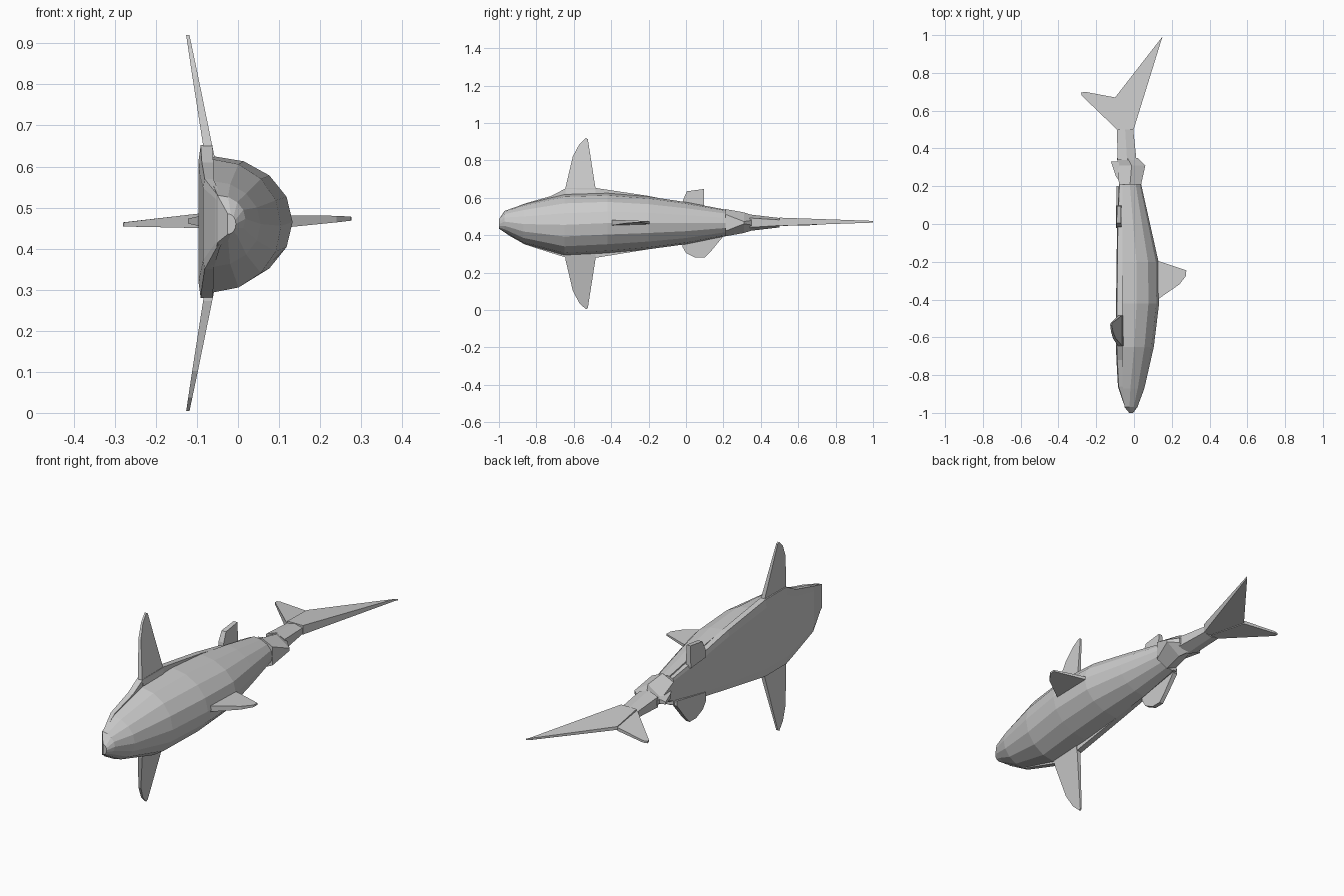
import bpy, math

CZ = 0.465  # mid-plane of the body


def make(name, verts, faces):
    me = bpy.data.meshes.new(name)
    me.from_pydata(verts, [], faces)
    me.validate()
    ob = bpy.data.objects.new(name, me)
    bpy.context.collection.objects.link(ob)
    import bmesh
    bm = bmesh.new()
    bm.from_mesh(me)
    bmesh.ops.recalc_face_normals(bm, faces=bm.faces)
    bm.to_mesh(me)
    bm.free()
    return ob


def loft(name, rings):
    n = len(rings[0])
    verts = [p for r in rings for p in r]
    faces = [[i*n + j, i*n + (j+1) % n, (i+1)*n + (j+1) % n, (i+1)*n + j]
             for i in range(len(rings)-1) for j in range(n)]
    faces += [list(range(n)), list(range((len(rings)-1)*n, len(rings)*n))]
    return make(name, verts, faces)


def fin(name, pts, axis):
    """Outline of (x, y, z, half thickness), thickened along one axis."""
    rings = []
    for s in (-1, 1):
        ring = []
        for *p, t in pts:
            p[axis] += s*t
            ring.append(tuple(p))
        rings.append(ring)
    return loft(name, rings)


def dome(y, base, top, lo, hi, n=8):
    """D-shaped section: flat belly at x=base, rounded back up to x=top."""
    c, w = (lo+hi)/2, (hi-lo)/2
    return [(base + (top-base)*math.cos(a), y, c + w*math.sin(a))
            for a in (math.pi*(i/n - 0.5) for i in range(n+1))]


# Rounded back of the body: y, belly x, back x, lowest z, highest z
loft("body", [dome(*s) for s in [
    (-1.0, -0.025, -0.005, 0.435, 0.485), (-0.97, -0.05, 0.018, 0.415, 0.53),
    (-0.87, -0.065, 0.055, 0.355, 0.565), (-0.65, -0.063, 0.105, 0.293, 0.618),
    (-0.42, -0.06, 0.133, 0.305, 0.625), (-0.2, -0.06, 0.13, 0.325, 0.607),
    (0.0, -0.06, 0.085, 0.352, 0.577), (0.21, -0.06, 0.038, 0.395, 0.537)]])

# Flat belly plate: y, inner x, outer x, lowest z, highest z
plate = []
for y, xi, xo, lo, hi in [
        (-0.985, -0.03, -0.035, 0.43, 0.50), (-0.95, -0.045, -0.055, 0.40, 0.535),
        (-0.86, -0.06, -0.085, 0.35, 0.57), (-0.72, -0.06, -0.093, 0.305, 0.61),
        (-0.64, -0.062, -0.096, 0.28, 0.652), (-0.48, -0.062, -0.096, 0.28, 0.652),
        (-0.2, -0.06, -0.092, 0.325, 0.61), (0.0, -0.06, -0.09, 0.36, 0.57),
        (0.21, -0.06, -0.08, 0.40, 0.53)]:
    b = 0.1*(hi-lo)
    plate.append([(xi, y, lo), (xi, y, hi), (xo*0.85+xi*0.15, y, hi),
                  (xo, y, hi-b), (xo, y, lo+b), (xo*0.85+xi*0.15, y, lo)])
loft("belly", plate)

# Tail stalk segments: y, belly x, back x, half width, ridge half width
def stalk(y, x0, x1, w, r):
    m = (x0+x1)/2
    return [(x0, y, 0.467-r), (m, y, 0.467-w), (x1, y, 0.467-r),
            (x1, y, 0.467+r), (m, y, 0.467+w), (x0, y, 0.467+r)]


loft("rear_stalk_ridge", [stalk(0.21, -0.08, 0.038, 0.073, 0.045),
                          stalk(0.31, -0.085, 0.06, 0.055, 0.006),
                          stalk(0.35, -0.09, 0.02, 0.042, 0.012)])
loft("tail_stalk", [stalk(0.34, -0.087, 0.013, 0.044, 0.025),
                    stalk(0.5, -0.09, -0.004, 0.025, 0.015)])
fin("anal_fin", [(-0.07, 0.22, 0.467, 0.015), (-0.095, 0.25, 0.467, 0.012),
                 (-0.122, 0.33, 0.467, 0.006), (-0.08, 0.33, 0.467, 0.012)], 2)

# Tail fin, upper and lower lobes
fin("tail_upper_lobe", [(-0.085, 0.5, 0.472, 0.022), (-0.002, 0.5, 0.472, 0.022),
                        (0.15, 0.99, 0.472, 0.005), (0.16, 1.0, 0.472, 0.004),
                        (0.145, 0.985, 0.472, 0.004), (-0.1, 0.67, 0.47, 0.008)], 2)
fin("tail_lower_lobe", [(-0.04, 0.5, 0.468, 0.02), (-0.09, 0.5, 0.468, 0.018),
                        (-0.277, 0.68, 0.459, 0.005), (-0.28, 0.695, 0.459, 0.005),
                        (-0.26, 0.7, 0.459, 0.005), (-0.1, 0.67, 0.466, 0.008)], 2)

# Dorsal fin
fin("dorsal_fin", [(0.11, -0.41, 0.466, 0.015), (0.24, -0.32, 0.472, 0.008),
                   (0.275, -0.275, 0.473, 0.005), (0.277, -0.245, 0.473, 0.004),
                   (0.11, -0.19, 0.466, 0.008)], 2)

# Pectoral fins, mirrored about the mid-plane
for side, s in (("upper", 1), ("lower", -1)):
    outline = [(-0.645, 0.16, 0.012), (-0.645, 0.19, 0.011), (-0.605, 0.36, 0.007),
               (-0.57, 0.425, 0.005), (-0.535, 0.458, 0.004), (-0.525, 0.452, 0.004),
               (-0.484, 0.19, 0.010), (-0.484, 0.16, 0.011)]
    fin("pectoral_fin_" + side, [(-0.074 - 0.18*(d-0.19), y, CZ - 0.003 + s*d, t)
                                 for y, d, t in outline], 0)

# Pelvic fins
fin("pelvic_fin_upper", [(-0.08, -0.02, 0.55, 0.014), (-0.08, -0.015, 0.59, 0.014),
                         (-0.08, 0.005, 0.635, 0.012), (-0.08, 0.095, 0.647, 0.01),
                         (-0.08, 0.097, 0.54, 0.014)], 0)
fin("pelvic_fin_lower", [(-0.08, -0.02, 0.38, 0.014), (-0.08, -0.02, 0.34, 0.014),
                         (-0.08, 0.0, 0.305, 0.012), (-0.08, 0.05, 0.28, 0.01),
                         (-0.08, 0.1, 0.28, 0.01), (-0.08, 0.13, 0.31, 0.01),
                         (-0.08, 0.2, 0.395, 0.012), (-0.08, 0.2, 0.42, 0.012)], 0)
